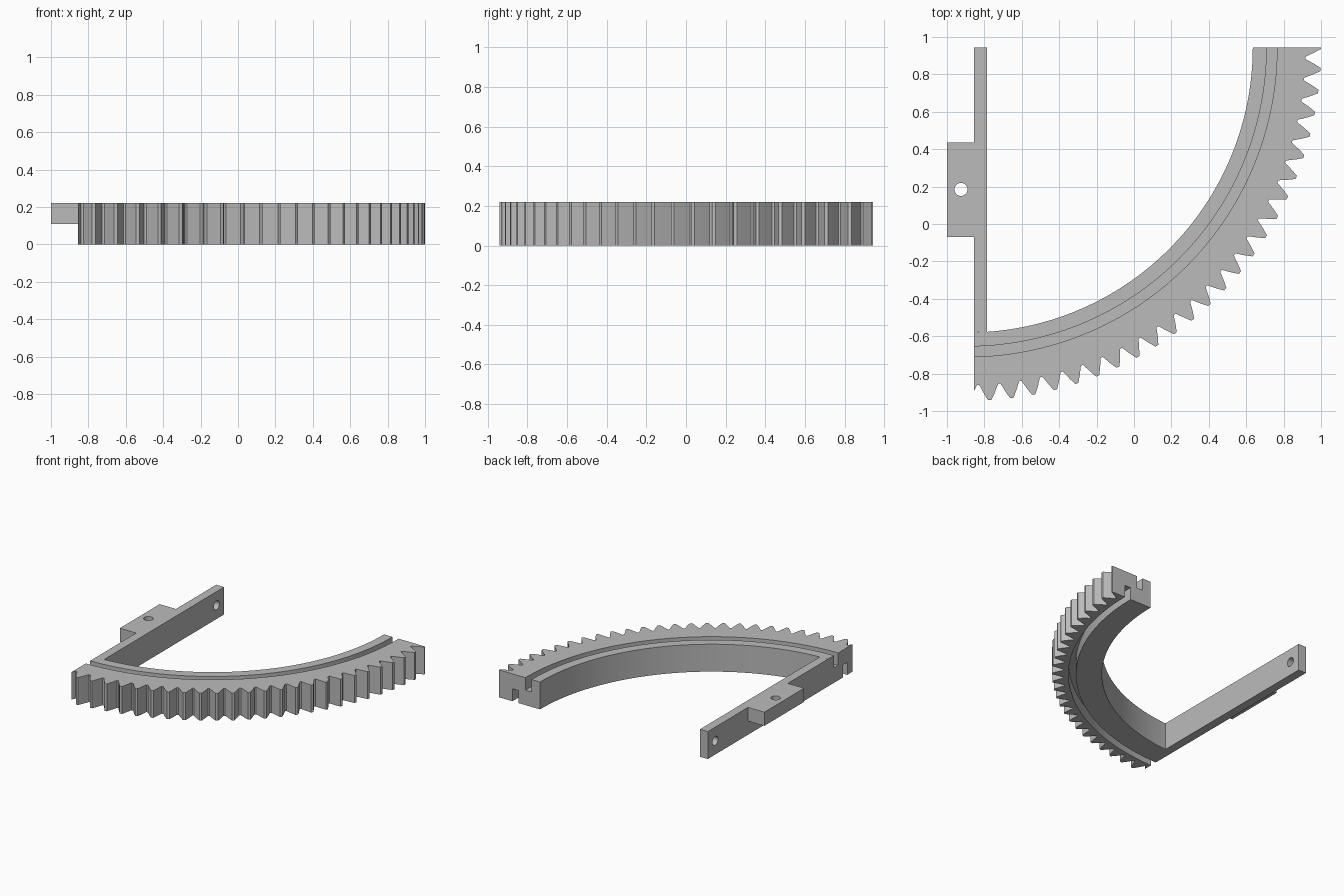
import bpy, bmesh
from math import sin, cos, asin, pi, radians, sqrt
from mathutils import Matrix

if "Cube" in bpy.data.objects:
    bpy.data.objects.remove(bpy.data.objects["Cube"], do_unlink=True)

CX, CY, H = -0.89, 0.945, 0.22        # arc centre and overall height
LEFT, ARM_IN = -0.855, -0.785         # faces of the straight arm
R_IN, R_ROOT, R_TIP = 1.525, 1.807, 1.89
PITCH = radians(3.6)

grey = bpy.data.materials.new("plain grey")
grey.use_nodes = True
grey.diffuse_color = (0.5, 0.5, 0.5, 1)
grey.node_tree.nodes["Principled BSDF"].inputs["Base Color"].default_value = (0.5, 0.5, 0.5, 1)


def polar(r, a):
    """Point on the arc; angle 0 is the front, 90 degrees the left end."""
    return CX + r * sin(a), CY - r * cos(a)


def finish(name, bm):
    bmesh.ops.recalc_face_normals(bm, faces=bm.faces)
    me = bpy.data.meshes.new(name)
    bm.to_mesh(me)
    bm.free()
    me.materials.append(grey)
    ob = bpy.data.objects.new(name, me)
    bpy.context.scene.collection.objects.link(ob)
    return ob


def prism(name, outline, z0, z1):
    bm = bmesh.new()
    face = bm.faces.new([bm.verts.new((x, y, z0)) for x, y in outline])
    top = bmesh.ops.extrude_face_region(bm, geom=[face])["geom"]
    verts = [v for v in top if isinstance(v, bmesh.types.BMVert)]
    bmesh.ops.translate(bm, verts=verts, vec=(0, 0, z1 - z0))
    return finish(name, bm)


def rect(x0, x1, y0, y1):
    return [(x0, y0), (x1, y0), (x1, y1), (x0, y1)]


def arc(r, a0, a1, n=80):
    return [polar(r, a0 + (a1 - a0) * i / n) for i in range(n + 1)]


def drill(name, centre, axis, radius=0.035):
    bm = bmesh.new()
    turn = Matrix.Rotation(pi / 2, 4, 'Y') if axis == 'X' else Matrix()
    bmesh.ops.create_cone(bm, cap_ends=True, segments=32, radius1=radius, radius2=radius,
                          depth=0.5, matrix=Matrix.Translation(centre) @ turn)
    return finish(name, bm)


def select_only(ob):
    bpy.ops.object.select_all(action='DESELECT')
    ob.select_set(True)
    bpy.context.view_layer.objects.active = ob


def cut(ob, cutter):
    cutter.hide_render = True
    mod = ob.modifiers.new("cut", 'BOOLEAN')
    mod.operation, mod.solver, mod.object = 'DIFFERENCE', 'EXACT', cutter
    select_only(ob)
    bpy.ops.object.modifier_apply(modifier=mod.name)
    bpy.data.objects.remove(cutter, do_unlink=True)


# Toothed quarter ring, trimmed at the arm's outer face
offset = LEFT - CX
flank = [(0.045, 1.818), (0.029, 1.853), (0.009, R_TIP)]   # half width, radius
outline = [polar(1.838, asin(offset / 1.838)), polar(1.818, PITCH / 2 - 0.012 / 1.818)]
for k in range(1, 26):
    mid = k * PITCH
    outline += [polar(R_ROOT, mid - PITCH / 2 + s * 0.006 / R_ROOT) for s in (-1, 1)]
    outline += [polar(r, mid - w / r) for w, r in flank]
    if k < 25:
        outline += [polar(r, mid + w / r) for w, r in reversed(flank)]
outline.append(polar(R_TIP, pi / 2))
outline += arc(R_IN, pi / 2, asin(offset / R_IN))
ring = prism("toothed_ring", outline, 0, H)

# Guide grooves in the top and underside
for name, r0, r1, z0, z1 in (("top_groove", 1.6, 1.655, 0.12, 0.3),
                             ("bottom_groove", 1.715, 1.77, -0.1, 0.1)):
    a0, a1 = -0.05, pi / 2 + 0.05
    cut(ring, prism(name, arc(r0, a0, a1) + arc(r1, a1, a0), z0, z1))

# Straight arm with a cross hole near its back end
ends = [(x, CY - sqrt(R_IN ** 2 - (x - CX) ** 2)) for x in (LEFT, ARM_IN)]
arm = prism("straight_arm", ends + [(ARM_IN, CY), (LEFT, CY)], 0, H)
cut(arm, drill("arm_hole", (-0.82, 0.85, 0.11), 'X'))

# Mounting tab with a vertical hole
tab = prism("mounting_tab", rect(-1, LEFT, -0.07, 0.435), 0.11, H)
cut(tab, drill("tab_hole", (-0.925, 0.185, 0.16), 'Z'))

for ob in (ring, arm, tab):
    select_only(ob)
    bpy.ops.object.shade_smooth_by_angle(angle=radians(20))
